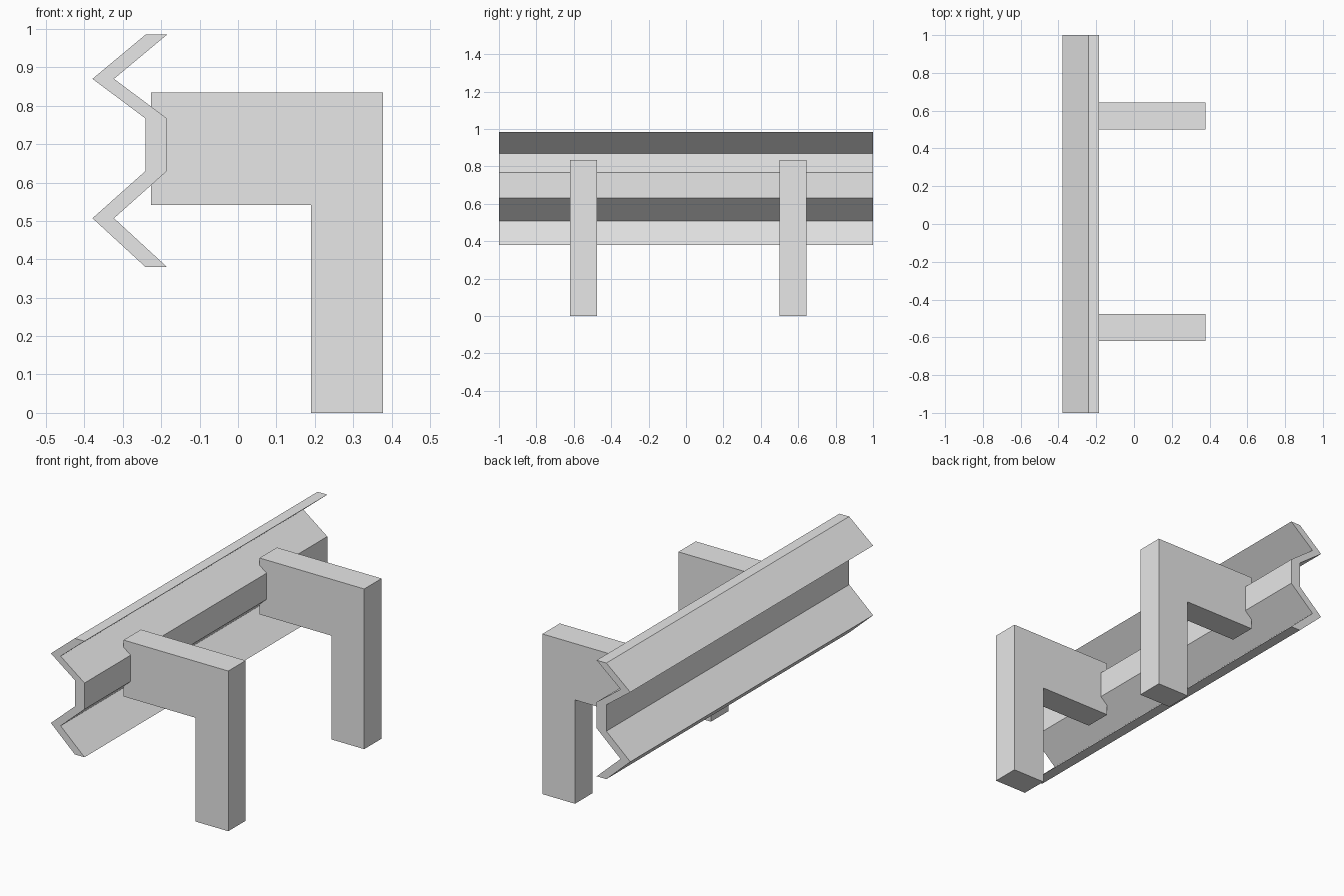
import bpy
import bmesh

default = bpy.data.objects.get("Cube")
if default:
    bpy.data.objects.remove(default, do_unlink=True)

# Single grey material
grey = bpy.data.materials.new("light_grey")
grey.use_nodes = True
COLOUR = (0.8, 0.8, 0.8, 1)
grey.diffuse_color = COLOUR
for node in grey.node_tree.nodes:
    if node.type == 'BSDF_PRINCIPLED':
        node.inputs["Base Color"].default_value = COLOUR


def extrude_profile(name, profile, y0, y1):
    """Extrude a closed (x, z) profile from y0 to y1."""
    bm = bmesh.new()
    face = bm.faces.new([bm.verts.new((x, y0, z)) for x, z in profile])
    result = bmesh.ops.extrude_face_region(bm, geom=[face])
    verts = [v for v in result["geom"] if isinstance(v, bmesh.types.BMVert)]
    bmesh.ops.translate(bm, verts=verts, vec=(0, y1 - y0, 0))
    bmesh.ops.recalc_face_normals(bm, faces=bm.faces)
    mesh = bpy.data.meshes.new(name)
    bm.to_mesh(mesh)
    bm.free()
    mesh.materials.append(grey)
    obj = bpy.data.objects.new(name, mesh)
    bpy.context.collection.objects.link(obj)
    return obj


# Folded rail: one zigzag line, thickened sideways
THICKNESS = 0.056
outer = [(-0.241, 0.985), (-0.379, 0.87), (-0.241, 0.767),
         (-0.241, 0.63), (-0.379, 0.507), (-0.241, 0.38)]
inner = [(x + THICKNESS, z) for x, z in reversed(outer)]
extrude_profile("guard_rail", outer + inner, -1, 1)

# Two posts with an arm reaching into the rail
post = [(-0.226, 0.835), (0.378, 0.835), (0.378, 0),
        (0.19, 0), (0.19, 0.541), (-0.226, 0.541)]
for name, y in (("front_post", -0.62), ("back_post", 0.5)):
    extrude_profile(name, post, y, y + 0.143)
